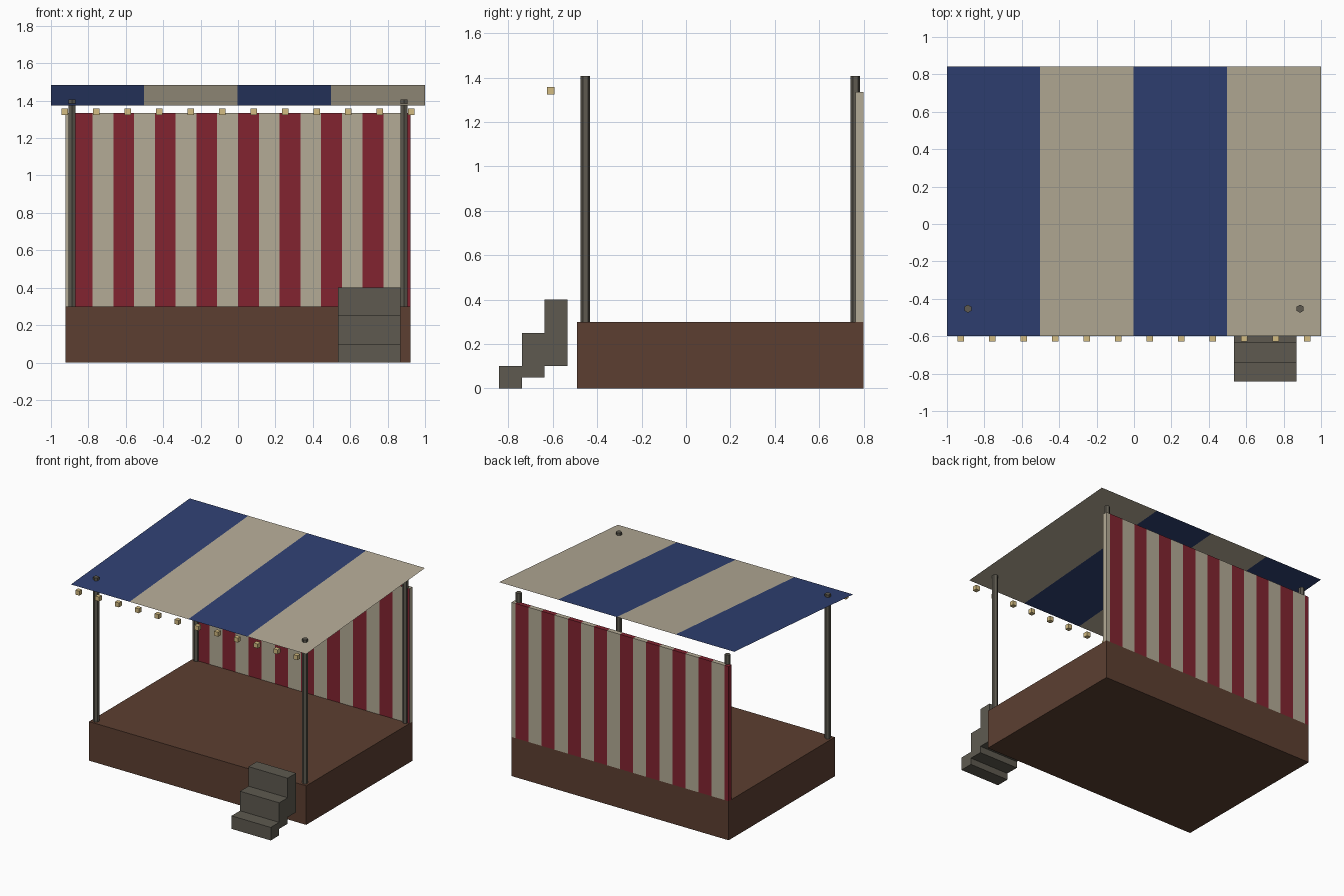
import bpy, bmesh, math
from mathutils import Matrix, Vector

if "Cube" in bpy.data.objects:
    bpy.data.objects.remove(bpy.data.objects["Cube"])


def material(name, rgb):
    m = bpy.data.materials.new(name)
    lin = [(c / 255 / 12.92) if c / 255 <= 0.04045 else ((c / 255 + 0.055) / 1.055) ** 2.4 for c in rgb]
    m.diffuse_color = (*lin, 1)
    m.use_nodes = True
    m.node_tree.nodes["Principled BSDF"].inputs["Base Color"].default_value = m.diffuse_color
    return m


CREAM = material("cream canvas", (180, 171, 150))
RED = material("deep red canvas", (130, 36, 48))
BLUE = material("navy canvas", (47, 64, 114))
BROWN = material("brown wood", (92, 63, 49))
GREY = material("dark grey wood", (94, 90, 80))
GOLD = material("warm bulb", (212, 188, 130))


def finish(name, bm, *mats):
    me = bpy.data.meshes.new(name)
    bm.to_mesh(me)
    bm.free()
    for m in mats:
        me.materials.append(m)
    ob = bpy.data.objects.new(name, me)
    bpy.context.collection.objects.link(ob)
    return ob


def add_box(bm, lo, hi):
    lo, hi = Vector(lo), Vector(hi)
    mat = Matrix.Translation((lo + hi) / 2) @ Matrix.Diagonal((*(hi - lo), 1))
    bmesh.ops.create_cube(bm, size=1, matrix=mat)


def cut_x(bm, x):
    bmesh.ops.bisect_plane(bm, geom=bm.verts[:] + bm.edges[:] + bm.faces[:],
                           plane_co=(x, 0, 0), plane_no=(1, 0, 0))


# Stage platform
bm = bmesh.new()
add_box(bm, (-0.923, -0.49, 0), (0.923, 0.80, 0.30))
finish("platform", bm, BROWN)

# Striped back wall; the stripes swap colour between its front and other sides
bm = bmesh.new()
add_box(bm, (-0.923, 0.764, 0.30), (0.923, 0.80, 1.335))
for k in range(-8, 9):
    cut_x(bm, k / 9)
bm.normal_update()
for f in bm.faces:
    even = math.floor(f.calc_center_median().x * 9) % 2 == 0
    f.material_index = int(even == (f.normal.y < -0.5))
finish("back_wall", bm, CREAM, RED)

# Sloping canvas roof: one thin sheet, four stripes
bm = bmesh.new()
bm.faces.new([bm.verts.new(v) for v in
              ((-1, -0.60, 1.375), (1, -0.60, 1.375), (1, 0.842, 1.485), (-1, 0.842, 1.485))])
for x in (-0.502, -0.002, 0.498):
    cut_x(bm, x)
for f in bm.faces:
    f.material_index = math.floor((f.calc_center_median().x + 1) * 2) % 2
finish("canvas_roof", bm, BLUE, CREAM)

# Six-sided corner posts
for side, x in (("left", -0.888), ("right", 0.888)):
    for end, y in (("front", -0.453), ("back", 0.763)):
        bm = bmesh.new()
        bmesh.ops.create_cone(bm, cap_ends=True, segments=6, radius1=0.0215, radius2=0.0215,
                              depth=1.107, matrix=Matrix.Translation((x, y, 0.8535)))
        finish(f"{end}_{side}_post", bm, GREY)

# Three stepped blocks, each taller than the last
bm = bmesh.new()
for i in range(3):
    y = -0.842 + 0.1025 * i
    add_box(bm, (0.535, y, 0.05 * i), (0.868, y + 0.1025, 0.10 + 0.15 * i))
finish("steps", bm, GREY)

# Row of lights below the front edge of the roof
bm = bmesh.new()
for i in range(12):
    x = -0.927 + 1.854 * i / 11
    add_box(bm, (x - 0.017, -0.627, 1.323), (x + 0.017, -0.593, 1.357))
finish("string_lights", bm, GOLD)
